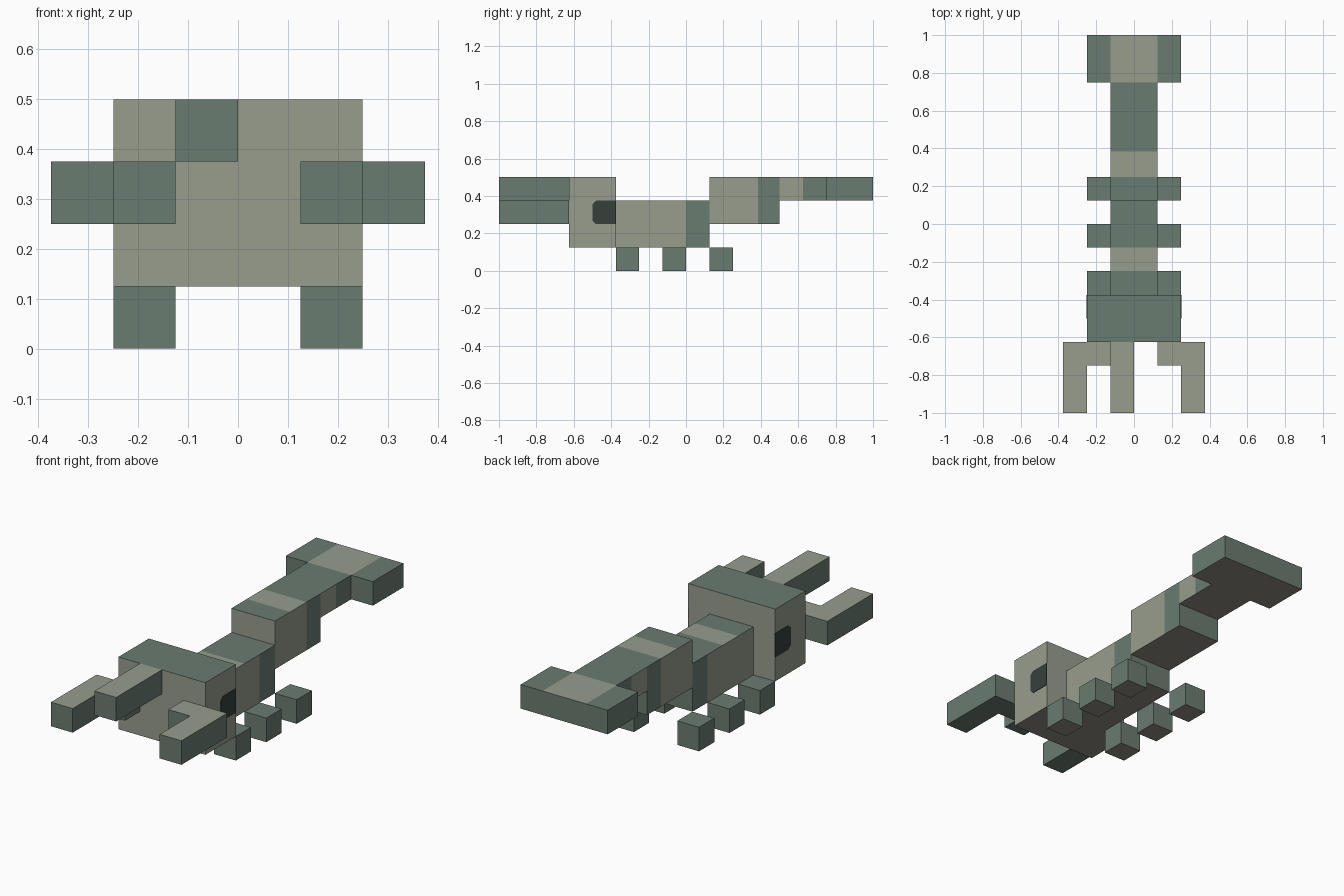
import bpy
import bmesh
from mathutils import Vector

cube = bpy.data.objects.get("Cube")
if cube:
    bpy.data.objects.remove(cube, do_unlink=True)

U = 0.125  # block unit
MATS = []


def material(name, hex_code):
    rgb = [int(hex_code[i:i + 2], 16) / 255 for i in (0, 2, 4)]
    col = [((c + 0.055) / 1.055) ** 2.4 for c in rgb] + [1]
    m = bpy.data.materials.new(name)
    m.use_nodes = True
    m.diffuse_color = col
    m.node_tree.nodes["Principled BSDF"].inputs["Base Color"].default_value = col
    MATS.append(m)
    return len(MATS) - 1


SHELL = material("shell_green", "6a7c70")
PALE = material("pale_olive", "979d8d")
BELLY = material("belly_brown", "8f8a80")
EYE = material("eye_dark", "34413b")


def prism(name, outline, axis, low, high, rule, cuts=()):
    """Extrude an outline along an axis, cut it at planes, colour faces by a rule."""
    def place(a, b, h):
        co = [a, b]
        co.insert(axis, h)
        return Vector(co) * U
    bm = bmesh.new()
    base = bm.faces.new([bm.verts.new(place(a, b, low)) for a, b in outline])
    top = bmesh.ops.extrude_face_region(bm, geom=[base])["geom"]
    shift = place(0, 0, high - low)
    bmesh.ops.translate(bm, vec=shift,
                        verts=[v for v in top if isinstance(v, bmesh.types.BMVert)])
    for ax, pos in cuts:
        n = Vector((0, 0, 0))
        n[ax] = 1
        bmesh.ops.bisect_plane(bm, geom=bm.verts[:] + bm.edges[:] + bm.faces[:],
                               plane_co=n * pos * U, plane_no=n)
    bmesh.ops.recalc_face_normals(bm, faces=bm.faces)
    bm.normal_update()
    for f in bm.faces:
        f.material_index = rule(f.normal, f.calc_center_median() / U)
    me = bpy.data.meshes.new(name)
    bm.to_mesh(me)
    bm.free()
    for m in MATS:
        me.materials.append(m)
    ob = bpy.data.objects.new(name, me)
    bpy.context.scene.collection.objects.link(ob)
    return ob


def box(name, x, y, z, rule, cuts=()):
    outline = [(x[0], y[0]), (x[1], y[0]), (x[1], y[1]), (x[0], y[1])]
    return prism(name, outline, 2, z[0], z[1], rule, cuts)


# Colour rules, from face normal and centre in block units
def head_rule(n, c):
    return SHELL if n.z > 0.5 else BELLY if n.z < -0.5 else PALE


def claw_rule(n, c):
    return PALE if n.z > 0.5 else SHELL


def leg_rule(n, c):
    return BELLY if n.z < -0.5 else SHELL


def body_rule(n, c):
    if n.z < -0.5:
        return BELLY
    if n.z > 0.5:
        return PALE if -2 < c.y < -1 else SHELL
    return SHELL if c.y > 0 else PALE


def abdomen_rule(n, c):
    if n.z < -0.5:
        return BELLY
    if n.z > 0.5:
        return PALE if 2 < c.y < 3.1 else SHELL
    return SHELL if c.y > 3 else PALE


def tail_rule(n, c):
    if n.z < -0.5:
        return BELLY
    return PALE if abs(n.x) > 0.5 and c.y < 5 else SHELL


def fin_rule(n, c):
    if n.z < -0.5:
        return BELLY
    return PALE if n.z > 0.5 and abs(c.x) < 1 else SHELL


# Trunk from head to tail fin
box("head", (-2, 2), (-5, -3), (1, 4), head_rule)
box("body", (-1, 1), (-3, 1), (1, 3), body_rule, [(1, -2), (1, -1), (1, 0)])
box("abdomen", (-1, 1), (1, 4), (2, 4), abdomen_rule, [(1, 2), (1, 3.08)])
box("tail", (-1, 1), (4, 6), (3, 4), tail_rule, [(1, 5)])
box("tail_fin", (-2, 2), (6, 8), (3, 4), fin_rule, [(0, -1), (0, 1)])

# Off-centre feeler on the brow
box("feeler", (-1, 0), (-8, -5), (3, 4), claw_rule)

# Paired claws, eyes and legs
for side, s in (("left", 1), ("right", -1)):
    hook = [(1, -5), (1, -6), (2, -6), (2, -8), (3, -8), (3, -5)]
    prism(side + "_claw", [(s * x, y) for x, y in hook], 2, 2, 3, claw_rule)
    eye = [(-3, 2), (-3, 3), (-3.85, 3), (-4, 2.85), (-4, 2.15), (-3.85, 2)]
    prism(side + "_eye", eye, 0, s * 1.98, s * 2.02, lambda n, c: EYE)
    for place, y in (("front", -3), ("middle", -1), ("rear", 1)):
        box(side + "_" + place + "_leg", sorted((s, 2 * s)), (y, y + 1), (0, 1), leg_rule)
